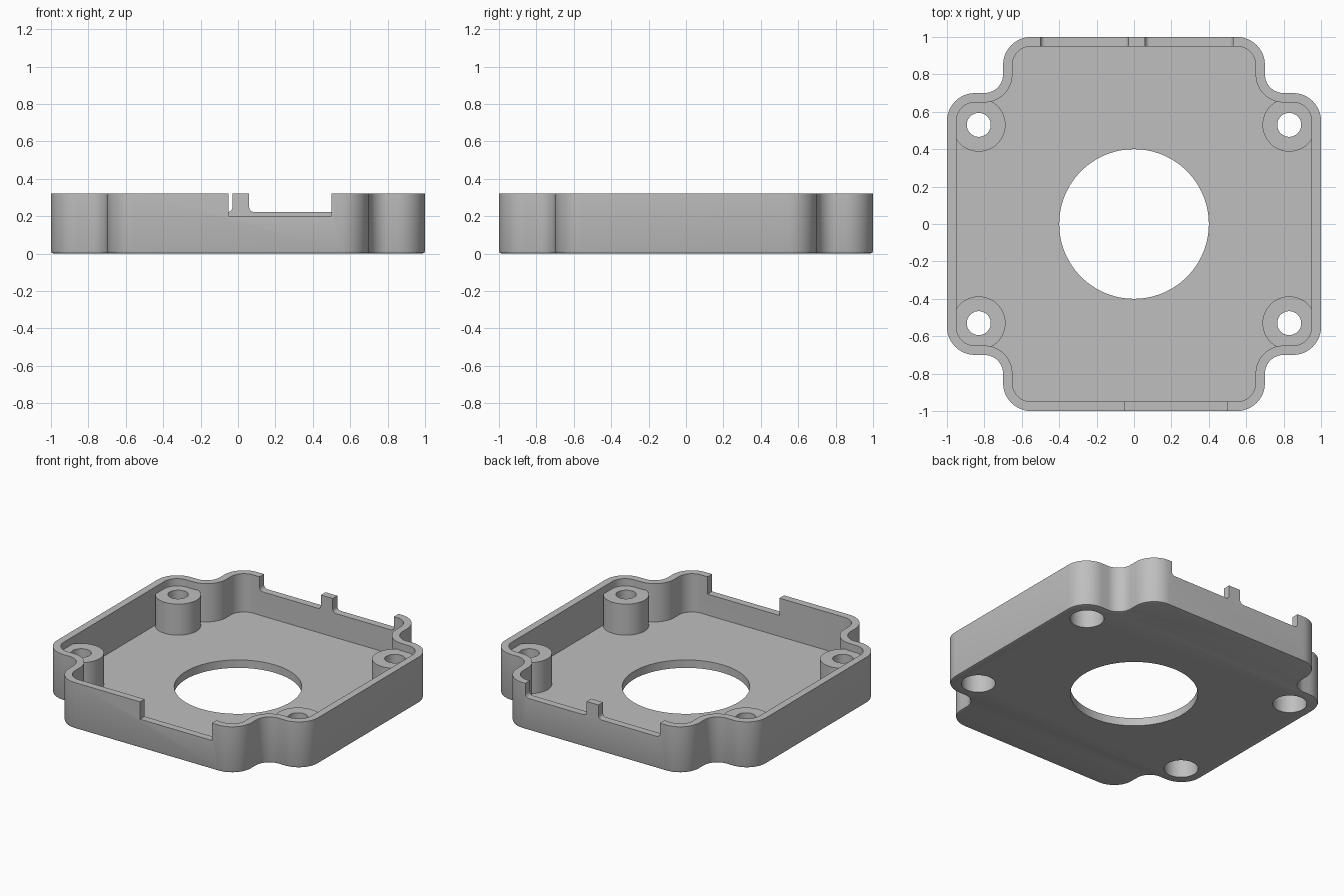
import bpy, bmesh, math

cube = bpy.data.objects.get("Cube")
if cube:
    bpy.data.objects.remove(cube, do_unlink=True)

HEIGHT, WALL, FLOOR = 0.32, 0.05, 0.055
BOSS_TOP, RECESS_TOP = 0.27, 0.19

grey = bpy.data.materials.new("plain grey")
grey.use_nodes = True
colour = (0.52, 0.52, 0.52, 1)
grey.diffuse_color = colour
grey.node_tree.nodes["Principled BSDF"].inputs["Base Color"].default_value = colour


def arc(cx, cy, r, start, end, steps=12):
    return [(cx + r * math.cos(math.radians(start + (end - start) * i / steps)),
             cy + r * math.sin(math.radians(start + (end - start) * i / steps)))
            for i in range(steps + 1)]


def outline(inset):
    """Rounded cross outline, moved inward by inset."""
    convex, concave = 0.15 - inset, 0.1 + inset
    quarter = (arc(0.85, 0.55, convex, 0, 90)
               + arc(0.8, 0.8, concave, 270, 180)
               + arc(0.55, 0.85, convex, 0, 90))
    half = quarter + [(-x, y) for x, y in reversed(quarter)]
    return half + [(-x, -y) for x, y in half]


def loft(name, rings):
    """Closed solid through rings of 3D points, capped at both ends."""
    bm = bmesh.new()
    loops = [[bm.verts.new(p) for p in ring] for ring in rings]
    count = len(loops[0])
    for a, b in zip(loops, loops[1:]):
        for i in range(count):
            j = (i + 1) % count
            bm.faces.new((a[i], a[j], b[j], b[i]))
    bm.faces.new(list(reversed(loops[0])))
    bm.faces.new(loops[-1])
    bmesh.ops.recalc_face_normals(bm, faces=bm.faces)
    mesh = bpy.data.meshes.new(name)
    bm.to_mesh(mesh)
    bm.free()
    mesh.materials.append(grey)
    obj = bpy.data.objects.new(name, mesh)
    bpy.context.collection.objects.link(obj)
    return obj


def cylinder(name, x, y, r, z0, z1, steps=64):
    ring = arc(x, y, r, 0, 360, steps)[:-1]
    return loft(name, [[(px, py, z) for px, py in ring] for z in (z0, z1)])


def notch(name, x0, x1, z, y, r):
    """Wall cutter with rounded lower corners."""
    if r:
        low = arc(x0 + r, z + r, r, 180, 270, 6) + arc(x1 - r, z + r, r, 270, 360, 6)
    else:
        low = [(x0, z), (x1, z)]
    ring = low + [(x1, 0.5), (x0, 0.5)]
    return loft(name, [[(px, py, pz) for px, pz in ring]
                       for py in (y - 0.06, y + 0.06)])


def combine(obj, tool, operation):
    tool.hide_render = True
    mod = obj.modifiers.new(operation.title(), 'BOOLEAN')
    mod.operation, mod.solver, mod.object = operation, 'EXACT', tool
    bpy.context.view_layer.objects.active = obj
    bpy.ops.object.modifier_apply(modifier=mod.name)
    bpy.data.objects.remove(tool, do_unlink=True)


# Tray shell with a softened bottom edge
profile = [(0.015, 0), (0.004, 0.004), (0, 0.015), (0, HEIGHT),
           (WALL, HEIGHT), (WALL, FLOOR)]
tray = loft("tray_housing", [[(x, y, z) for x, y in outline(inset)]
                             for inset, z in profile])

# Screw bosses, with through holes and screw head recesses underneath
corners = [(sx * 0.83, sy * 0.53) for sx in (-1, 1) for sy in (-1, 1)]
for x, y in corners:
    combine(tray, cylinder("screw_boss", x, y, 0.143, 0.03, BOSS_TOP), 'UNION')
for x, y in corners:
    combine(tray, cylinder("screw_hole", x, y, 0.064, -0.1, 0.5), 'DIFFERENCE')
    combine(tray, cylinder("head_recess", x, y, 0.107, -0.1, RECESS_TOP), 'DIFFERENCE')

# Large central opening
combine(tray, cylinder("centre_hole", 0, 0, 0.4, -0.1, 0.2, 96), 'DIFFERENCE')

# Wall openings: one in front, two at the back with a tab between
combine(tray, notch("front_notch", -0.05, 0.5, 0.2, -0.98, 0), 'DIFFERENCE')
for x0, x1 in ((-0.5, -0.03), (0.06, 0.53)):
    combine(tray, notch("back_notch", x0, x1, 0.222, 0.98, 0.025), 'DIFFERENCE')

bpy.ops.object.select_all(action='DESELECT')
tray.select_set(True)
bpy.context.view_layer.objects.active = tray
bpy.ops.object.shade_smooth_by_angle(angle=math.radians(30))
